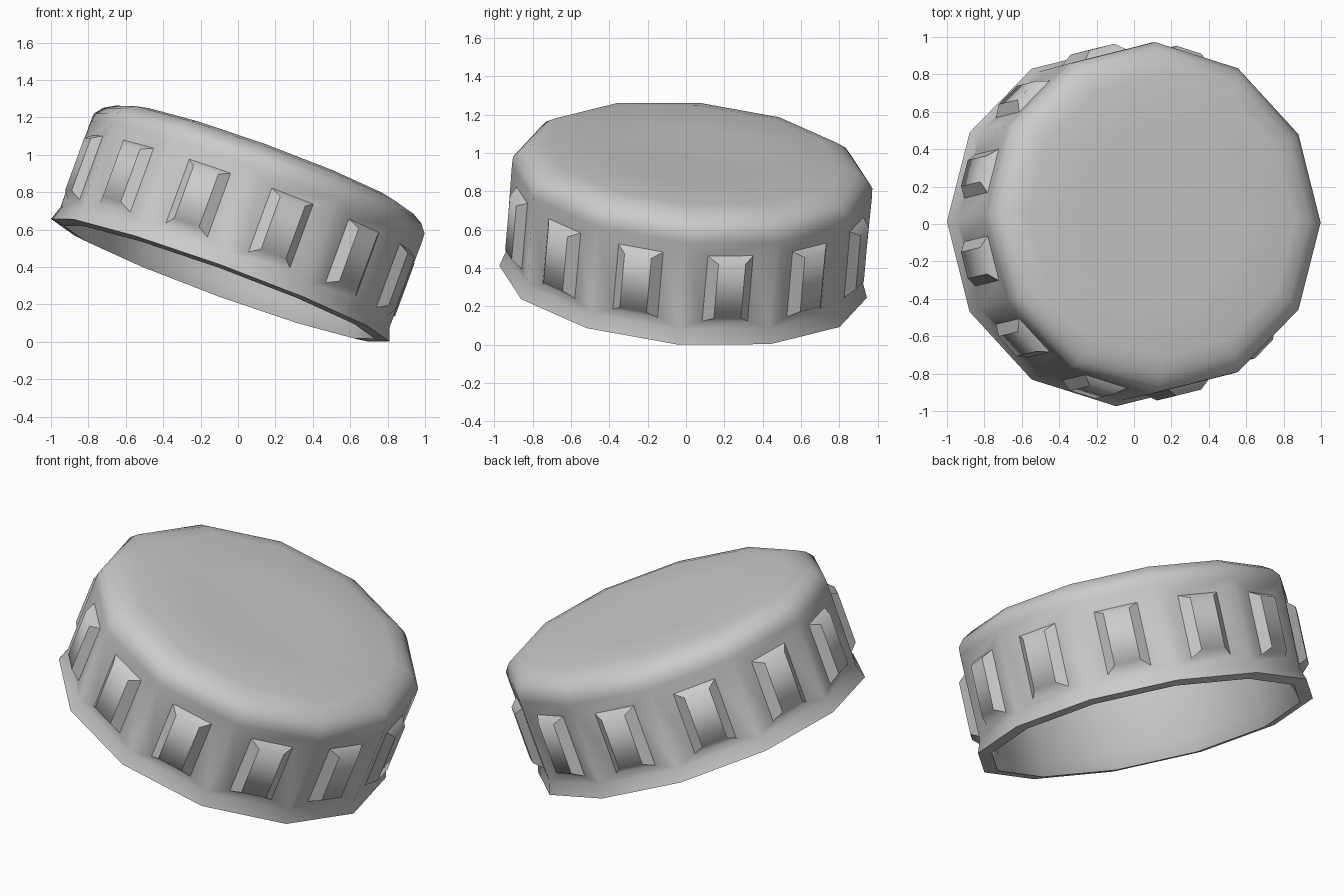
import bpy, bmesh
from math import cos, sin, radians, tau
from mathutils import Matrix, Vector

SIDES = 12

cube = bpy.data.objects.get("Cube")
if cube:
    bpy.data.objects.remove(cube, do_unlink=True)

# Single grey plastic
grey = bpy.data.materials.new("grey plastic")
grey.use_nodes = True
colour = (0.6, 0.6, 0.6, 1)
grey.diffuse_color = colour
grey.node_tree.nodes["Principled BSDF"].inputs["Base Color"].default_value = colour

# The whole cap leans over and rests on its rim
lean = (Matrix.Translation((-0.095, -0.015, 0.329))
        @ Matrix.Rotation(radians(-5), 4, 'X') @ Matrix.Rotation(radians(20), 4, 'Y'))

bm = bmesh.new()


def lathe(profile):
    """Make a ring of vertices for every (radius, height)."""
    return [[bm.verts.new((r * cos(i * tau / SIDES), r * sin(i * tau / SIDES), h))
             for i in range(SIDES)] for r, h in profile]


def bridge(low, high):
    """Join two closed loops with quads."""
    count = len(low)
    return [bm.faces.new((low[i], low[(i + 1) % count], high[(i + 1) % count], high[i]))
            for i in range(count)]


def crisp(*verts):
    """Keep the edges between neighbouring vertices sharp."""
    for a, b in zip(verts, verts[1:]):
        bm.edges.get((a, b)).smooth = False


# Inner skin, one wall thickness inside the outer one, from ceiling to rim
inner = lathe([(0.42, 0.62), (0.75, 0.627), (0.822, 0.61), (0.857, 0.59), (0.867, 0.575),
               (0.863, 0.55), (0.861, 0.07), (0.886, -0.012)])
# Outer skin: flared lip, then the rounded crown with a faintly dished top
lip = lathe([(0.963, 0.0), (0.937, 0.075)])
crown = lathe([(0.943, 0.56), (0.941, 0.61), (0.905, 0.655), (0.85, 0.688),
               (0.76, 0.707), (0.42, 0.7)])
skin = inner + lip
for low, high in list(zip(skin, skin[1:])) + list(zip(crown, crown[1:])):
    bridge(low, high)
bm.faces.new(inner[0])
bm.faces.new(crown[-1])
for ring in (inner[-1], lip[0]):
    crisp(*ring, ring[0])

# Wall panels, each with a tapered grip rib growing out of its middle
for i in range(SIDES):
    j = (i + 1) % SIDES
    turn = Matrix.Rotation((i + 0.5) * tau / SIDES, 4, 'Z')

    def rectangle(depth, half, bottom, top):
        return [bm.verts.new(turn @ Vector((depth, y, z))) for y, z in
                ((-half, bottom), (half, bottom), (half, top), (-half, top))]

    panel = [lip[1][i], lip[1][j], crown[0][j], crown[0][i]]
    base = rectangle(0.907, 0.122, 0.12, 0.485)
    outer = rectangle(0.953, 0.073, 0.155, 0.455)
    bridge(panel, base)
    bridge(base, outer)
    bm.faces.new(outer)
    crisp(outer[0], base[0], base[3], base[2], base[1], outer[1], outer[2], base[2])
    crisp(outer[0], outer[3], base[3])

for face in bm.faces:
    face.smooth = True
bmesh.ops.recalc_face_normals(bm, faces=bm.faces)
mesh = bpy.data.meshes.new("ribbed_cap")
bm.to_mesh(mesh)
bm.free()
mesh.materials.append(grey)
cap = bpy.data.objects.new("ribbed_cap", mesh)
bpy.context.collection.objects.link(cap)
cap.matrix_world = lean
